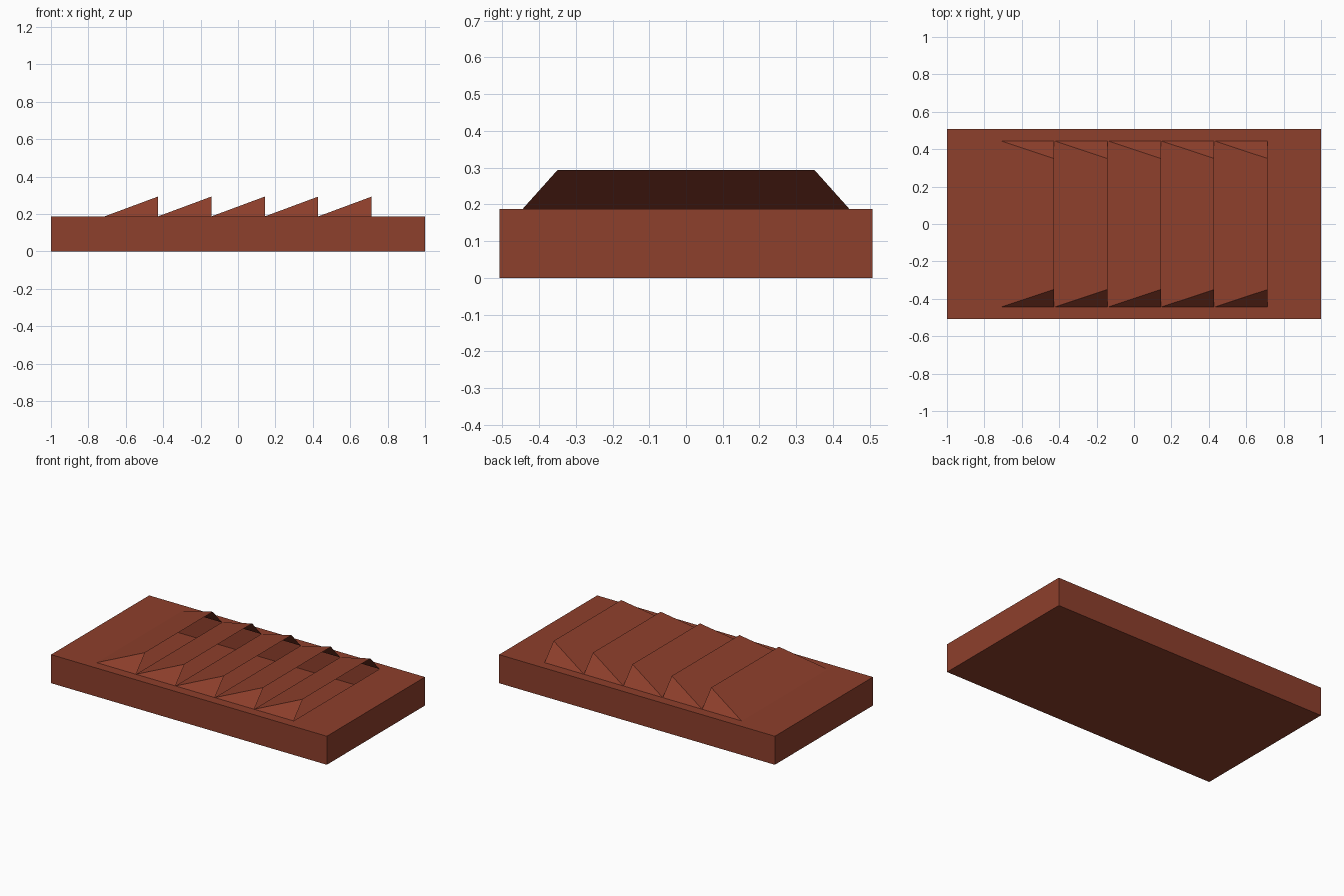
import bpy, bmesh

if "Cube" in bpy.data.objects:
    bpy.data.objects.remove(bpy.data.objects["Cube"])

L, W, H = 1.0, 0.508, 0.187      # slab half length, half width, height
X0, PITCH, COUNT = -0.714, 0.2857, 5
BASE_Y, TOP_Y, TOP_Z = 0.445, 0.35, 0.293

clay = bpy.data.materials.new("red_clay")
clay.diffuse_color = (0.27, 0.05, 0.025, 1)
clay.use_nodes = True
clay.node_tree.nodes["Principled BSDF"].inputs["Base Color"].default_value = clay.diffuse_color


def make_object(name, bm):
    mesh = bpy.data.meshes.new(name)
    bm.to_mesh(mesh)
    bm.free()
    mesh.materials.append(clay)
    obj = bpy.data.objects.new(name, mesh)
    bpy.context.collection.objects.link(obj)
    return obj


def rect(bm, x0, x1, y, z):
    return [bm.verts.new((px, py, z)) for px, py in
            ((x0, -y), (x1, -y), (x1, y), (x0, y))]


# Hollow slab: floor, four walls and a top with one opening under the louvers
bm = bmesh.new()
low = rect(bm, -L, L, W, 0)
high = rect(bm, -L, L, W, H)
hole = rect(bm, X0, X0 + COUNT * PITCH, BASE_Y, H)
bm.faces.new(low[::-1])
for i in range(4):
    j = (i + 1) % 4
    bm.faces.new((low[i], low[j], high[j], high[i]))
    bm.faces.new((high[i], high[j], hole[j], hole[i]))
make_object("hollow_slab", bm)

# Louvers: thin sloped hoods with slanted cheeks, open on the +x side
for k in range(COUNT):
    x0 = X0 + k * PITCH
    x1 = x0 + PITCH
    bm = bmesh.new()
    fl, fr, br, bl = rect(bm, x0, x1, BASE_Y, H)
    ft = bm.verts.new((x1, -TOP_Y, TOP_Z))
    bt = bm.verts.new((x1, TOP_Y, TOP_Z))
    bm.faces.new((fl, ft, bt, bl))
    bm.faces.new((fl, fr, ft))
    bm.faces.new((br, bl, bt))
    make_object(f"louver_{k + 1}", bm)
